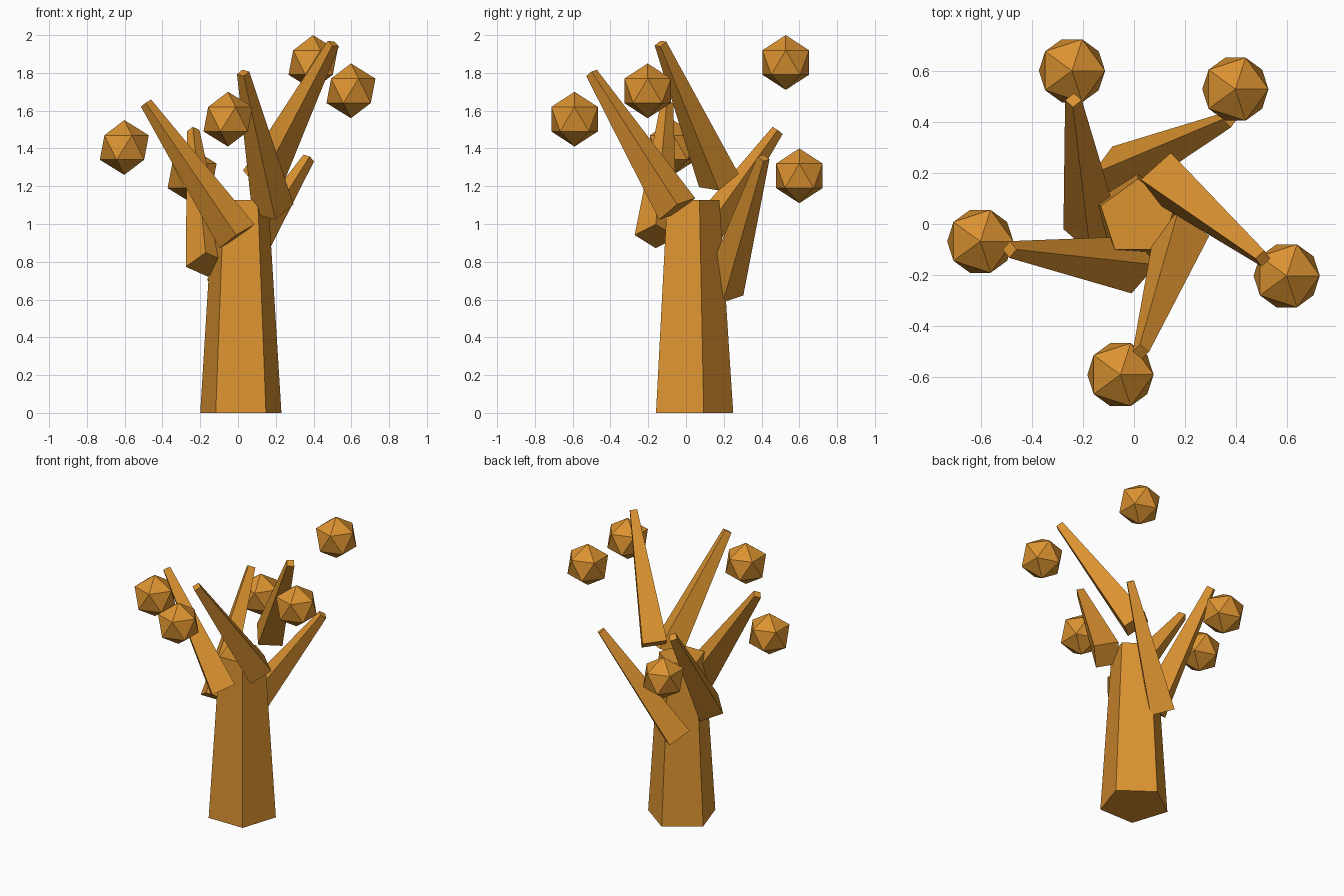
import bpy, math
from mathutils import Vector, Euler

if "Cube" in bpy.data.objects:
    bpy.data.objects.remove(bpy.data.objects["Cube"])

wood = bpy.data.materials.new("amber wood")
wood.diffuse_color = (0.71, 0.29, 0.03, 1)
wood.use_nodes = True
wood.node_tree.nodes["Principled BSDF"].inputs["Base Color"].default_value = wood.diffuse_color


def finish(name):
    ob = bpy.context.object
    ob.name = name
    ob.data.materials.append(wood)
    return ob


CX, CY = 0.015, 0.024  # trunk axis

# Trunk: tapered five-sided column, one corner towards +y
bpy.ops.mesh.primitive_cone_add(vertices=5, radius1=0.226, radius2=0.153,
                                depth=1.127, location=(CX, CY, 0.5635))
trunk = finish("trunk")
for v in trunk.data.vertices:  # make sure a corner points to +y
    v.co.z += 0
top = max(trunk.data.vertices, key=lambda v: v.co.y)
trunk.rotation_euler.z = math.pi / 2 - math.atan2(top.co.y, top.co.x)


# Branches: four-sided tapers, tilted about x then y
branches = [
    ((-0.07, 0.195, 0.645), (0.375, 0.41, 1.35)),
    ((-0.165, -0.02, 0.785), (-0.237, 0.485, 1.495)),
    ((-0.005, -0.16, 0.935), (-0.487, -0.10, 1.64)),
    ((0.185, -0.047, 1.08), (0.027, -0.50, 1.80)),
    ((0.126, 0.174, 1.23), (0.505, -0.135, 1.955)),
]
for base, tip in branches:
    base, tip = Vector(base), Vector(tip)
    d = (tip - base).normalized()
    bpy.ops.mesh.primitive_cone_add(vertices=4, radius1=0.112, radius2=0.033,
                                    depth=(tip - base).length,
                                    location=(base + tip) / 2)
    ob = finish("branch")
    ob.rotation_euler = Euler((math.asin(-d.y), math.atan2(d.x, d.z), 0))

# Foliage balls: plain icosahedra in a rising spiral
for i, (x, y) in enumerate([(-0.243, 0.60), (-0.602, -0.068), (-0.053, -0.59),
                            (0.598, -0.203), (0.397, 0.528)]):
    bpy.ops.mesh.primitive_ico_sphere_add(subdivisions=1, radius=0.145,
                                          location=(x, y, 1.255 + 0.15 * i))
    finish("foliage_ball")
